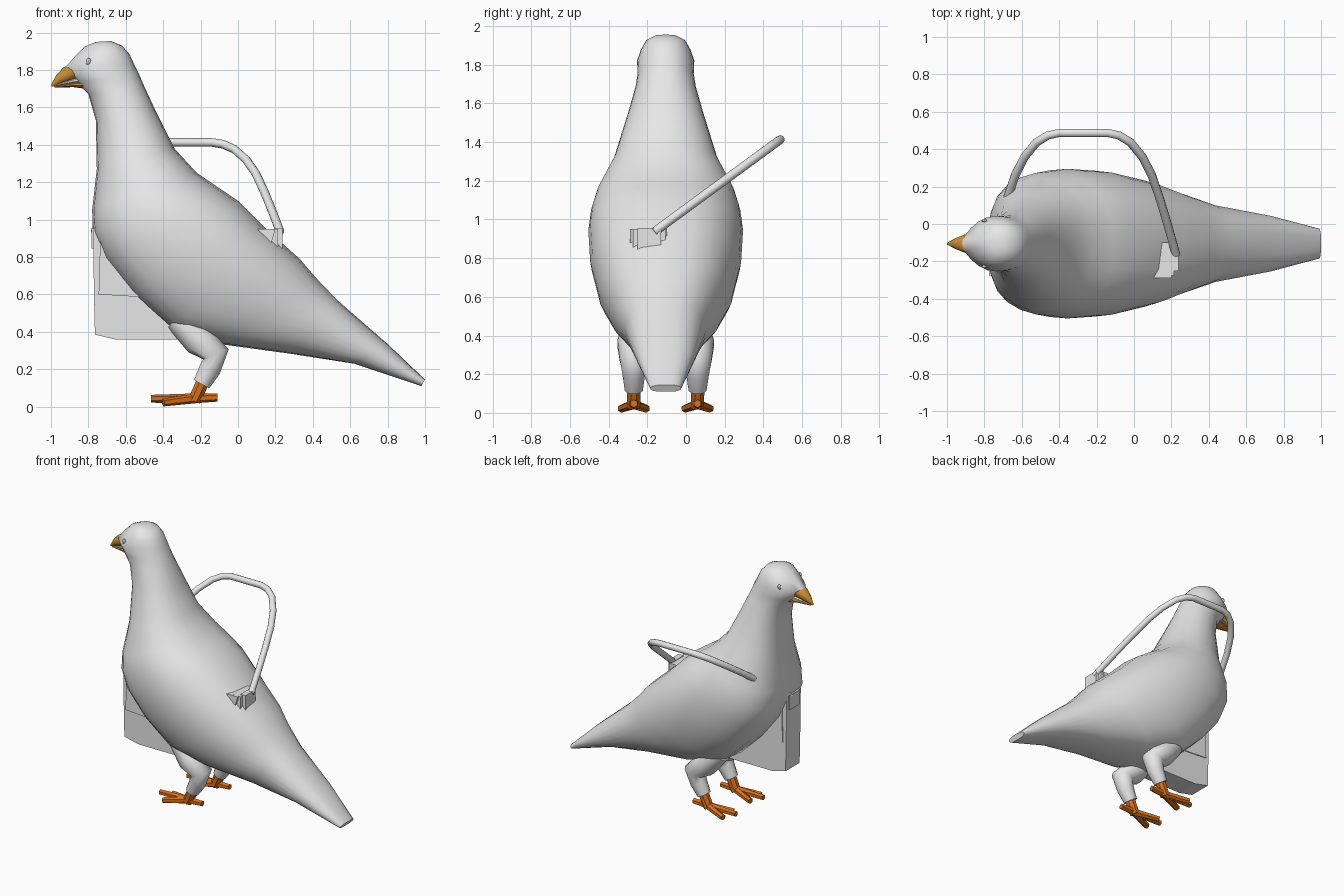
import bpy, bmesh, math
from mathutils import Vector

CY = -0.105  # bird's plane of symmetry


def material(name, rgb):
    m = bpy.data.materials.new(name)
    m.diffuse_color = (*rgb, 1)
    return m


WHITE = material("pale grey", (0.8, 0.8, 0.8))
OCHRE = material("ochre", (0.62, 0.28, 0.035))
ORANGE = material("orange", (0.68, 0.16, 0.012))
GREY = material("eye grey", (0.58, 0.58, 0.58))


def finish(name, bm, mat, angle=40):
    bmesh.ops.recalc_face_normals(bm, faces=bm.faces[:])
    me = bpy.data.meshes.new(name)
    bm.to_mesh(me)
    bm.free()
    me.materials.append(mat)
    ob = bpy.data.objects.new(name, me)
    bpy.context.collection.objects.link(ob)
    bpy.context.view_layer.objects.active = ob
    bpy.ops.object.select_all(action='DESELECT')
    ob.select_set(True)
    if angle:
        bpy.ops.object.shade_smooth_by_angle(angle=math.radians(angle))
    return ob


def loft(name, rings, mat, angle=40):
    bm = bmesh.new()
    vr = [[bm.verts.new(p) for p in r] for r in rings]
    n = len(vr[0])
    for a, b in zip(vr, vr[1:]):
        for i in range(n):
            j = (i + 1) % n
            bm.faces.new((a[i], a[j], b[j], b[i]))
    bm.faces.new(vr[0])
    bm.faces.new(vr[-1])
    return finish(name, bm, mat, angle)


def ovals(sections, n):
    # each section: back x, z, front x, z, half width, front roundness (low = boxy)
    rings = []
    for bx, bz, fx, fz, w, power in sections:
        r = []
        for i in range(n):
            a = 2 * math.pi * i / n
            t = (1 - math.cos(a)) / 2
            s = math.sin(a)
            p = power if t > 0.5 else min(0.88, power + 0.2)
            y = math.copysign(abs(s) ** p, s) * w if abs(s) > 1e-6 else 0
            r.append((bx + (fx - bx) * t, CY + y, bz + (fz - bz) * t))
        rings.append(r)
    return rings


def tube(name, pts, radii, mat, ref, n=10, angle=40):
    pts = [Vector(p) for p in pts]
    rings = []
    for i, p in enumerate(pts):
        t = (pts[min(i + 1, len(pts) - 1)] - pts[max(i - 1, 0)]).normalized()
        u = t.cross(Vector(ref)).normalized()
        v = t.cross(u)
        rings.append([p + radii[i] * (u * math.cos(a) + v * math.sin(a))
                      for a in (2 * math.pi * (k + .5) / n for k in range(n))])
    return loft(name, rings, mat, angle)


def slab(name, outline, y0, y1, mat):
    return loft(name, [[(x, y, z) for x, z in outline] for y in (y0, y1)], mat, 0)


# head, neck, body and tail in one loft
loft("bird_body", ovals([
    (-0.68, 1.955, -0.76, 1.95, 0.05, 1.0),
    (-0.62, 1.93, -0.82, 1.925, 0.10, 1.2),
    (-0.58, 1.885, -0.872, 1.872, 0.128, 1.4),
    (-0.555, 1.83, -0.925, 1.812, 0.148, 1.6),
    (-0.53, 1.78, -0.86, 1.73, 0.145, 1.2),
    (-0.50, 1.71, -0.80, 1.67, 0.155, 0.9),
    (-0.435, 1.57, -0.76, 1.53, 0.195, 0.8),
    (-0.34, 1.38, -0.755, 1.27, 0.265, 0.7),
    (-0.22, 1.25, -0.78, 1.05, 0.355, 0.66),
    (-0.11, 1.175, -0.775, 0.93, 0.385, 0.6),
    (0.0, 1.10, -0.715, 0.79, 0.40, 0.58),
    (0.15, 0.95, -0.575, 0.61, 0.39, 0.58),
    (0.33, 0.79, -0.39, 0.43, 0.345, 0.58),
    (0.42, 0.685, -0.10, 0.335, 0.285, 0.62),
    (0.53, 0.57, 0.28, 0.283, 0.21, 0.62),
    (0.80, 0.335, 0.62, 0.23, 0.152, 0.55),
    (1.0, 0.145, 0.98, 0.11, 0.08, 0.5)], 24), WHITE, 60)

# beak halves
loft("upper_beak", ovals([
    (-0.90, 1.825, -0.82, 1.765, 0.06, 0.9),
    (-0.932, 1.815, -0.86, 1.75, 0.05, 0.9),
    (-0.97, 1.775, -0.94, 1.728, 0.028, 0.9),
    (-1.0, 1.72, -0.995, 1.71, 0.005, 0.9)], 10), OCHRE)
loft("lower_beak", ovals([
    (-0.82, 1.748, -0.82, 1.70, 0.06, 0.9),
    (-0.88, 1.735, -0.88, 1.708, 0.042, 0.9),
    (-0.985, 1.716, -0.98, 1.706, 0.008, 0.9)], 10), OCHRE)
# pale mouth line between them
loft("mouth_lining", ovals([
    (-0.83, 1.775, -0.83, 1.73, 0.055, 0.9),
    (-0.975, 1.722, -0.975, 1.716, 0.012, 0.9)], 10), WHITE)

for s, side in ((1, "left"), (-1, "right")):
    # eye
    bm = bmesh.new()
    bmesh.ops.create_uvsphere(bm, u_segments=12, v_segments=8, radius=1)
    bmesh.ops.scale(bm, vec=(0.014, 0.009, 0.019), verts=bm.verts)
    bmesh.ops.translate(bm, vec=(-0.80, CY + s * 0.123, 1.845), verts=bm.verts)
    finish(side + "_eye", bm, GREY)

    # feathered leg and bare ankle
    y = CY + s * 0.165
    tube(side + "_leg", [(-0.32, y - s * 0.02, 0.47), (-0.21, y, 0.355), (-0.118, y, 0.28),
                         (-0.15, y, 0.20), (-0.195, y, 0.12)],
         [0.075, 0.088, 0.076, 0.06, 0.048], WHITE, (0, 1, 0), 12, 60)
    tube(side + "_ankle", [(-0.185, y, 0.14), (-0.235, y, 0.03)],
         [0.038, 0.036], ORANGE, (0, 1, 0), 8)

    # toes: three forward, one back
    for i, (dx, dy, z) in enumerate(((-0.465, 0, 0.042), (-0.40, 0.065, 0.022),
                                     (-0.40, -0.065, 0.022), (-0.11, 0, 0.048))):
        tube(f"{side}_toe_{i + 1}", [(-0.22, y, 0.045), (dx, y + dy, z)],
             [0.026, 0.021], ORANGE, (0, 0, 1), 6)

# bag half hidden in the bird, with flaps and end brackets
slab("bag", [(-0.775, 0.955), (-0.77, 0.60), (-0.765, 0.385), (-0.65, 0.358),
             (0.05, 0.358), (0.2, 0.385), (0.215, 0.95)], -0.275, -0.105, WHITE)
for name, y0, y1 in (("front_flap", -0.29, -0.27), ("back_flap", -0.11, -0.098)):
    slab("bag_" + name, [(-0.735, 0.95), (-0.745, 0.60), (-0.50, 0.585),
                         (0.1, 0.60), (0.2, 0.95)], y0, y1, WHITE)
for name, x0, x1 in (("left_bracket", -0.782, -0.74), ("right_bracket", 0.195, 0.238)):
    slab(name, [(x0, 0.845), (x1, 0.845), (x1, 0.955), (x0, 0.955)],
         -0.25, -0.13, WHITE)

# tilted carrying handle: offset from centre, then fraction along the tilt
half = [(0.495, 0.0), (0.455, 0.22), (0.41, 0.45), (0.365, 0.65), (0.315, 0.80),
        (0.25, 0.92), (0.19, 0.975), (0.13, 0.995)]
path = half + [(-d, t) for d, t in reversed(half)]
tube("bag_handle", [(-0.27 + d, -0.165 + 0.655 * t, 0.935 + 0.48 * t) for d, t in path],
     [0.023] * len(path), WHITE, (0, -0.48, 0.655), 10)
